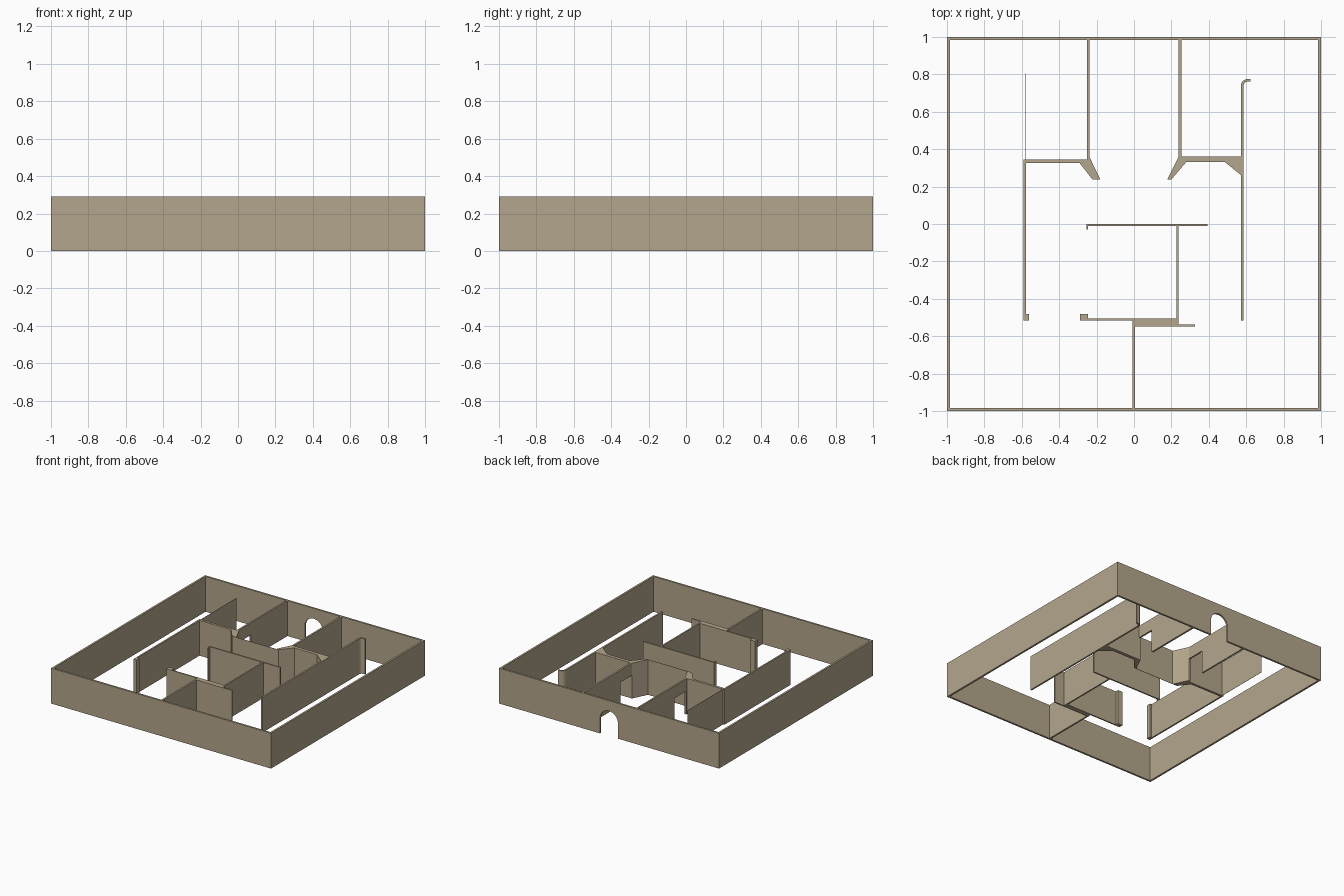
import bpy, bmesh, math
from mathutils import Vector

if "Cube" in bpy.data.objects:
    bpy.data.objects.remove(bpy.data.objects["Cube"])

H = 0.29      # wall height
T = 0.016     # outer wall thickness

mat = bpy.data.materials.new("warm_plaster")
mat.diffuse_color = (0.456, 0.381, 0.262, 1)
mat.use_nodes = True
mat.node_tree.nodes["Principled BSDF"].inputs["Base Color"].default_value = mat.diffuse_color


def prism(name, pts, offset):
    """Extrude a closed 3D outline along an offset."""
    bm = bmesh.new()
    face = bm.faces.new([bm.verts.new(p) for p in pts])
    ext = bmesh.ops.extrude_face_region(bm, geom=[face])
    moved = [g for g in ext["geom"] if isinstance(g, bmesh.types.BMVert)]
    bmesh.ops.translate(bm, verts=moved, vec=Vector(offset))
    bmesh.ops.recalc_face_normals(bm, faces=bm.faces)
    me = bpy.data.meshes.new(name)
    bm.to_mesh(me)
    bm.free()
    me.materials.append(mat)
    ob = bpy.data.objects.new(name, me)
    bpy.context.collection.objects.link(ob)
    return ob


def plan(name, pts):
    """Full height wall from a floor plan outline."""
    return prism(name, [(x, y, 0) for x, y in pts], (0, 0, H))


def wall(name, x0, x1, y0, y1):
    return plan(name, [(x0, y0), (x1, y0), (x1, y1), (x0, y1)])


# Outer walls
wall("front_wall", -1, 1, -1, -1 + T)
wall("left_outer_wall", -1, -1 + T, -1 + T, 1 - T)
wall("right_outer_wall", 1 - T, 1, -1 + T, 1 - T)

# Back wall with round-topped doorway
R, SPRING = 0.082, 0.124
arch = [(R * math.cos(a), SPRING + R * math.sin(a))
        for a in (math.pi * i / 16 for i in range(17))]
outline = [(1, 0), (1, H), (-1, H), (-1, 0), (-R, 0)] + arch[::-1] + [(R, 0)]
prism("back_wall", [(x, 1 - T, z) for x, z in outline], (0, T, 0))

# Two back passage walls, each with a square doorway beside the pier
for name, x0, x1 in (("left", -0.252, -0.239), ("right", 0.239, 0.254)):
    side = [(0.36, H), (0.36, 0.19), (0.51, 0.19), (0.51, 0), (1 - T, 0), (1 - T, H)]
    prism(name + "_passage_wall", [(x0, y, z) for y, z in side], (x1 - x0, 0, 0))

# Angled piers with their cross walls
plan("left_pier_wall", [(-0.252, 0.36), (-0.239, 0.36), (-0.18, 0.238), (-0.222, 0.238),
                        (-0.29, 0.325), (-0.577, 0.325), (-0.577, 0.345), (-0.252, 0.345)])
plan("right_pier_wall", [(0.239, 0.36), (0.178, 0.238), (0.2, 0.238), (0.28, 0.332),
                         (0.485, 0.332), (0.571, 0.262), (0.571, 0.36)])
wall("thin_centre_panel", -0.18, 0.18, 0.237, 0.239)

# Left long wall with a widened foot, and its thin extension
plan("left_long_wall", [(-0.59, -0.517), (-0.561, -0.517), (-0.561, -0.48), (-0.577, -0.48),
                        (-0.577, 0.345), (-0.59, 0.345)])
wall("thin_left_panel", -0.579, -0.577, 0.345, 0.805)

# Right long wall with a curved hook at the back
def bend(r):
    return [(0.608 - r * math.cos(a), 0.738 + r * math.sin(a))
            for a in (math.pi / 2 * i / 6 for i in range(7))]

plan("right_long_wall", [(0.571, -0.517)] + bend(0.037) + [(0.622, 0.775), (0.622, 0.762)]
     + bend(0.023)[::-1] + [(0.585, -0.517)])

# Central room: back wall with short return, side wall
plan("centre_back_wall", [(-0.255, 0), (0.392, 0), (0.392, -0.012), (-0.246, -0.012),
                          (-0.246, -0.03), (-0.255, -0.03)])
wall("centre_side_wall", 0.227, 0.239, -0.537, -0.012)

# Central room: front wall with end post, thick section and stub
plan("centre_front_wall", [(-0.29, -0.48), (-0.246, -0.48), (-0.246, -0.506), (0.227, -0.506),
                           (0.227, -0.537), (0.327, -0.537), (0.327, -0.548), (0.006, -0.548),
                           (0.006, -0.517), (-0.29, -0.517)])

# Divider to the front
wall("front_divider", -0.008, 0.006, -1 + T, -0.517)
